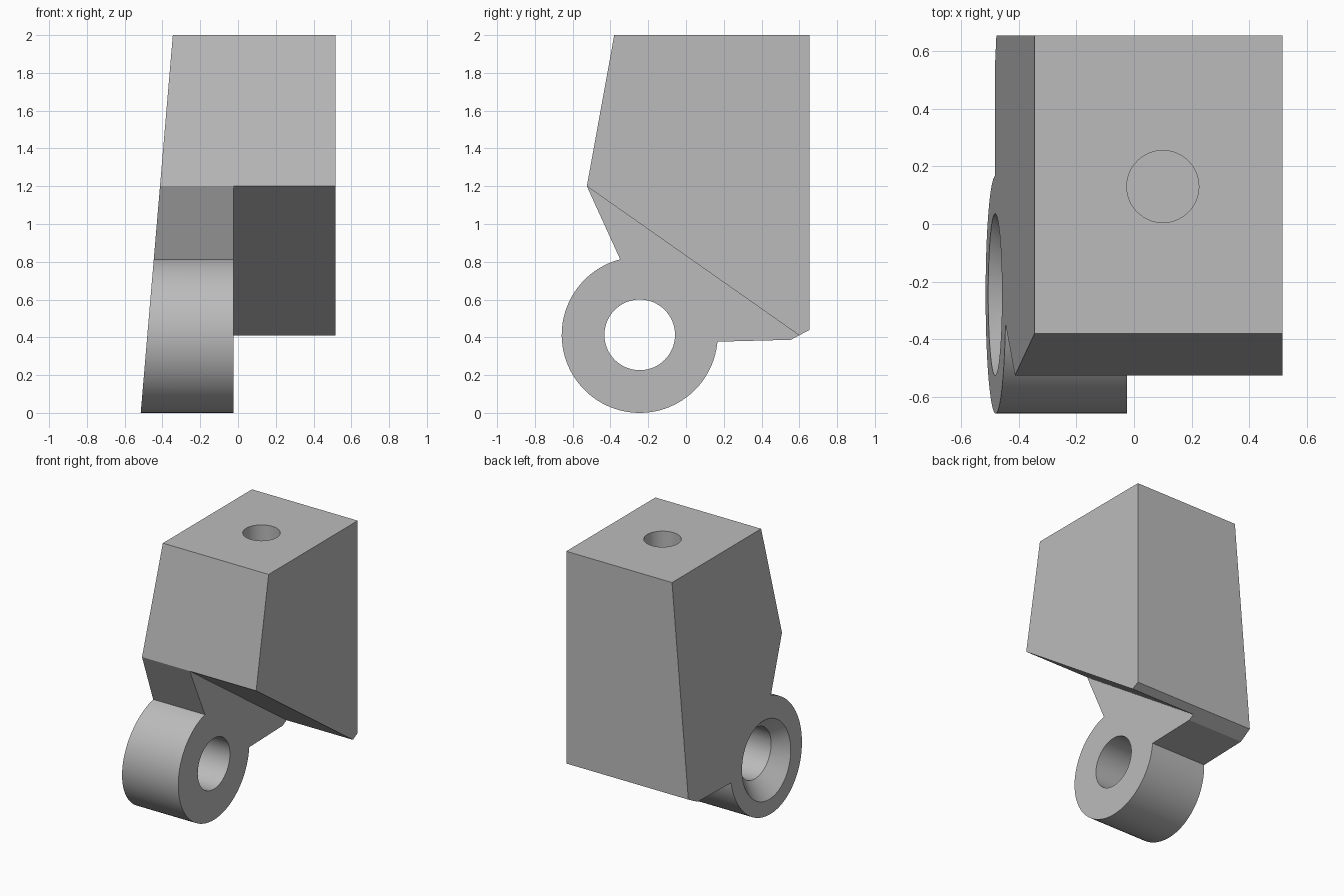
import bpy, bmesh, math
from mathutils import Matrix

cube = bpy.data.objects.get("Cube")
if cube:
    bpy.data.objects.remove(cube, do_unlink=True)

grey = bpy.data.materials.new("plain grey")
grey.use_nodes = True
grey.diffuse_color = (0.5, 0.5, 0.5, 1)
grey.node_tree.nodes["Principled BSDF"].inputs["Base Color"].default_value = (0.5, 0.5, 0.5, 1)

EYE_Y, EYE_Z, EYE_R, BORE_R = -0.245, 0.413, 0.413, 0.187
LUG_X, RIGHT_X = -0.025, 0.515


def slanted_side(z):
    return -0.515 + 0.085 * z


def finish(name, bm):
    bmesh.ops.recalc_face_normals(bm, faces=bm.faces)
    mesh = bpy.data.meshes.new(name)
    bm.to_mesh(mesh)
    bm.free()
    mesh.materials.append(grey)
    obj = bpy.data.objects.new(name, mesh)
    bpy.context.collection.objects.link(obj)
    return obj


def prism(name, profile, left, right):
    """Extrude a (y, z) profile along x; left is a function of z."""
    bm = bmesh.new()
    a = [bm.verts.new((left(z), y, z)) for y, z in profile]
    b = [bm.verts.new((right, y, z)) for y, z in profile]
    bm.faces.new(a)
    bm.faces.new(b[::-1])
    n = len(a)
    for i in range(n):
        j = (i + 1) % n
        bm.faces.new((a[i], b[i], b[j], a[j]))
    return finish(name, bm)


def round_cutter(name, centre, r1, r2, depth, along_x=False):
    bm = bmesh.new()
    m = Matrix.Translation(centre)
    if along_x:
        m = m @ Matrix.Rotation(math.pi / 2, 4, 'Y')
    bmesh.ops.create_cone(bm, cap_ends=True, segments=64, radius1=r1,
                          radius2=r2, depth=depth, matrix=m)
    return finish(name, bm)


# Bracket outline: block above, round eye below
start, end = math.radians(104.5), math.radians(355)
arc = [(EYE_Y + EYE_R * math.cos(t), EYE_Z + EYE_R * math.sin(t))
       for t in (start + (end - start) * i / 72 for i in range(73))]
outline = ([(0.655, 2), (-0.38, 2), (-0.525, 1.2)] + arc
           + [(0.555, 0.387), (0.655, 0.44)])
bracket = prism("bracket_body", outline, slanted_side, RIGHT_X)

# Cutters: space beside the lug, eye bore, countersink, top screw hole
slope = (0.41 - 1.2) / (0.6 + 0.525)
under = [(y, 1.2 + slope * (y + 0.525)) for y in (-0.9, 0.9)]
cutters = [
    prism("lug_side_cutter", under + [(0.9, -0.3), (-0.9, -0.3)],
          lambda z: LUG_X, 0.8),
    round_cutter("eye_bore_cutter", (-0.2, EYE_Y, EYE_Z), BORE_R, BORE_R, 1.2, True),
    round_cutter("countersink_cutter", (-0.495, EYE_Y, EYE_Z), 0.404, BORE_R, 0.21, True),
    round_cutter("top_hole_cutter", (0.1, 0.13, 1.8), 0.125, 0.125, 0.9),
]
for cutter in cutters:
    mod = bracket.modifiers.new(cutter.name, 'BOOLEAN')
    mod.operation = 'DIFFERENCE'
    mod.solver = 'EXACT'
    mod.object = cutter

# Bake the cuts, then drop the cutters
depsgraph = bpy.context.evaluated_depsgraph_get()
baked = bpy.data.meshes.new_from_object(bracket.evaluated_get(depsgraph))
bracket.modifiers.clear()
bracket.data = baked
baked.materials.clear()
baked.materials.append(grey)
for poly in baked.polygons:
    poly.material_index = 0
for cutter in cutters:
    bpy.data.objects.remove(cutter, do_unlink=True)

# Smooth round surfaces, keep edges sharp
bpy.ops.object.select_all(action='DESELECT')
bracket.select_set(True)
bpy.context.view_layer.objects.active = bracket
bpy.ops.object.shade_smooth_by_angle(angle=math.radians(20))
